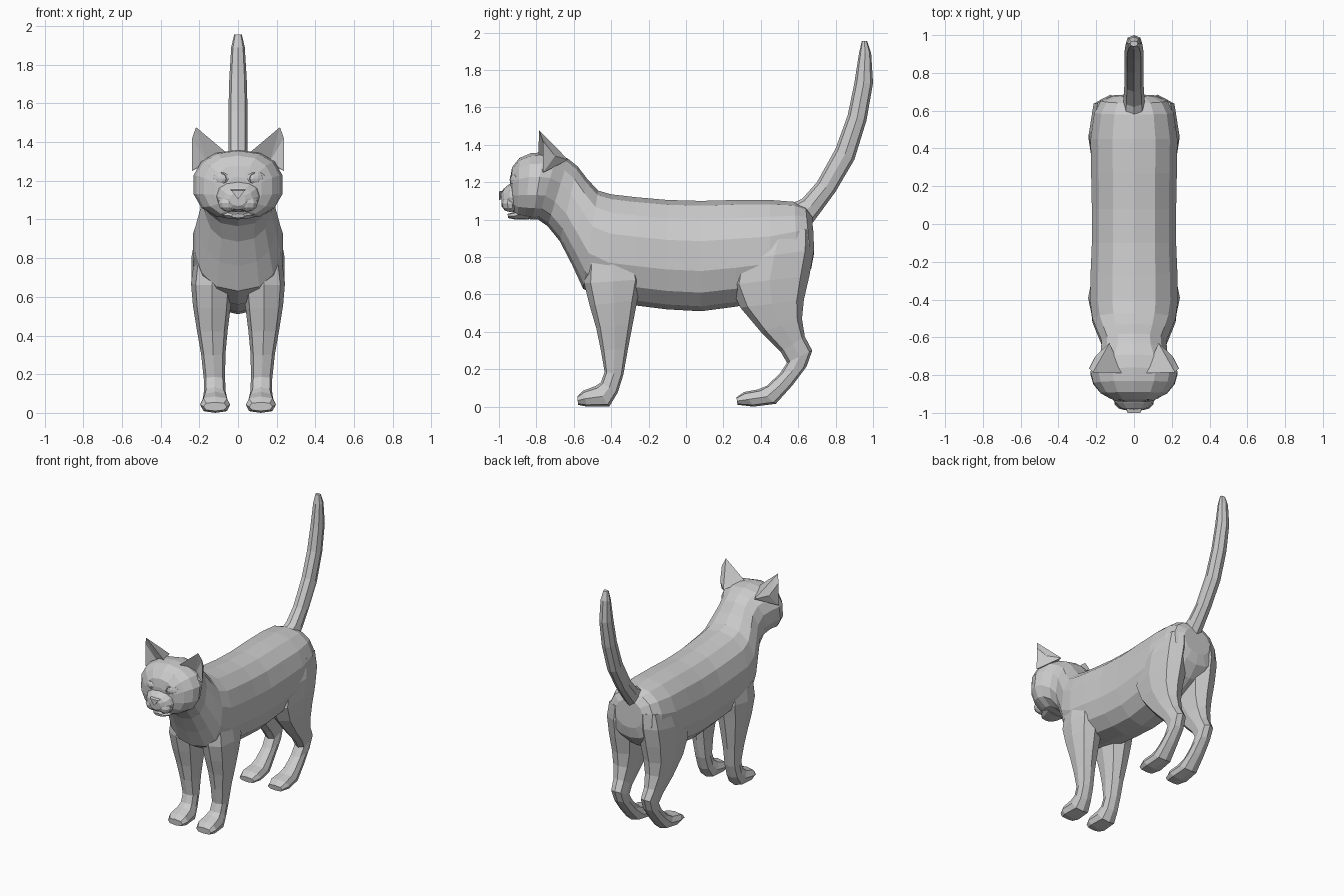
import bpy, bmesh, math
from mathutils import Vector, Matrix

fur = bpy.data.materials.new("light_grey")
fur.diffuse_color = (0.6, 0.6, 0.6, 1)


def finish(name, bm):
    bmesh.ops.recalc_face_normals(bm, faces=bm.faces)
    me = bpy.data.meshes.new(name)
    bm.to_mesh(me)
    bm.free()
    me.materials.append(fur)
    ob = bpy.data.objects.new(name, me)
    bpy.context.collection.objects.link(ob)
    return ob


def loft(name, rings, n=12, power=2.3, side=1):
    """Rings are (y1, z1, y2, z2, half_width, centre_x): two opposite points on the side outline."""
    bm = bmesh.new()
    loops = []
    for y1, z1, y2, z2, w, cx in rings:
        a, b = Vector((0, y1, z1)), Vector((0, y2, z2))
        mid, half = (a + b) / 2, (a - b) / 2
        loop = []
        for i in range(n):
            t = 2 * math.pi * i / n
            c, s = math.cos(t), math.sin(t)
            u = math.copysign(abs(c) ** (2 / power), c) if abs(c) > 1e-6 else 0
            v = math.copysign(abs(s) ** (2 / power), s) if abs(s) > 1e-6 else 0
            p = mid + half * u
            loop.append(bm.verts.new((side * (cx + w * v), p.y, p.z)))
        loops.append(loop)
    for p, q in zip(loops, loops[1:]):
        for i in range(n):
            j = (i + 1) % n
            bm.faces.new((p[i], p[j], q[j], q[i]))
    bm.faces.new(loops[0])
    bm.faces.new(loops[-1])
    return finish(name, bm)


def ball(name, loc, size, turn=0, segs=10, rings=6):
    bm = bmesh.new()
    bmesh.ops.create_uvsphere(bm, u_segments=segs, v_segments=rings, radius=1)
    m = Matrix.Translation(loc) @ Matrix.Rotation(turn, 4, 'Z') @ Matrix.Diagonal((*size, 1))
    bmesh.ops.transform(bm, matrix=m, verts=bm.verts)
    return finish(name, bm)


# Trunk, neck and skull in one skin
loft("body", [
    (0.675, 1.02, 0.685, 0.82, 0.11, 0), (0.64, 1.07, 0.67, 0.74, 0.18, 0),
    (0.58, 1.095, 0.60, 0.66, 0.215, 0), (0.45, 1.105, 0.45, 0.57, 0.235, 0),
    (0.27, 1.105, 0.27, 0.535, 0.232, 0), (0.08, 1.10, 0.08, 0.51, 0.228, 0),
    (-0.10, 1.105, -0.10, 0.52, 0.228, 0), (-0.27, 1.12, -0.26, 0.54, 0.235, 0),
    (-0.40, 1.135, -0.42, 0.56, 0.238, 0), (-0.47, 1.155, -0.55, 0.63, 0.225, 0),
    (-0.53, 1.22, -0.61, 0.76, 0.20, 0), (-0.58, 1.285, -0.675, 0.885, 0.175, 0),
    (-0.63, 1.325, -0.74, 0.965, 0.18, 0), (-0.69, 1.35, -0.79, 1.0, 0.215, 0),
    (-0.76, 1.36, -0.82, 1.0, 0.235, 0), (-0.83, 1.355, -0.86, 1.005, 0.22, 0),
    (-0.89, 1.33, -0.90, 1.015, 0.18, 0), (-0.93, 1.28, -0.92, 1.04, 0.125, 0),
    (-0.94, 1.22, -0.935, 1.08, 0.06, 0)], n=14)

# Tail sweeping up
loft("tail", [
    (0.56, 1.085, 0.66, 0.96, 0.06, 0), (0.62, 1.11, 0.72, 1.04, 0.055, 0),
    (0.70, 1.20, 0.80, 1.15, 0.05, 0), (0.80, 1.38, 0.90, 1.32, 0.05, 0),
    (0.865, 1.56, 0.965, 1.53, 0.05, 0), (0.90, 1.73, 1.0, 1.73, 0.045, 0),
    (0.925, 1.89, 0.99, 1.89, 0.035, 0), (0.94, 1.955, 0.968, 1.955, 0.02, 0)], n=8)

# Muzzle, jaw and nose
loft("muzzle", [
    (-0.90, 1.215, -0.88, 1.03, 0.125, 0), (-0.945, 1.19, -0.94, 1.045, 0.105, 0),
    (-0.975, 1.165, -0.97, 1.05, 0.075, 0), (-0.99, 1.14, -0.985, 1.07, 0.04, 0)], n=12)
loft("lower_jaw", [
    (-0.84, 1.06, -0.84, 1.0, 0.10, 0), (-0.92, 1.04, -0.91, 1.0, 0.07, 0),
    (-0.955, 1.03, -0.95, 1.008, 0.035, 0)], n=8)
bm = bmesh.new()
tri = [(-0.035, 1.15), (0.035, 1.15), (0, 1.105)]
front = [bm.verts.new((x, -1.0, z)) for x, z in tri]
back = [bm.verts.new((x * 1.3, -0.95, z + 0.012)) for x, z in tri]
bm.faces.new(front)
for i in range(3):
    bm.faces.new((front[i], front[(i + 1) % 3], back[(i + 1) % 3], back[i]))
bm.faces.new(back)
finish("nose", bm)

for s, label in ((1, "left"), (-1, "right")):
    # Cupped ear
    bm = bmesh.new()
    inner, outer, rear, tip, cup, bulge = [bm.verts.new((s * x, y, z)) for x, y, z in (
        (0.06, -0.79, 1.345), (0.238, -0.765, 1.25), (0.13, -0.63, 1.32),
        (0.217, -0.785, 1.477), (0.165, -0.735, 1.30), (0.205, -0.70, 1.34))]
    side_edge = bm.verts.new((s * 0.237, -0.765, 1.42))
    for f in ((inner, cup, tip), (cup, side_edge, tip), (cup, outer, side_edge),
              (inner, tip, rear), (rear, tip, bulge), (tip, side_edge, bulge),
              (side_edge, outer, bulge), (rear, bulge, outer), (inner, rear, outer),
              (inner, outer, cup)):
        bm.faces.new(f)
    finish(label + "_ear", bm)

    # Eye with raised lid rim, whisker pad
    turn = s * 0.4
    ball(label + "_eye", (s * 0.097, -0.918, 1.212), (0.042, 0.018, 0.03), turn)
    bpy.ops.mesh.primitive_torus_add(major_segments=12, minor_segments=4,
                                     major_radius=1, minor_radius=0.16)
    rim = bpy.context.object
    rim.name = label + "_eyelid"
    rim.data.transform(Matrix.Translation((s * 0.097, -0.918, 1.212))
                       @ Matrix.Rotation(turn, 4, 'Z') @ Matrix.Diagonal((0.045, 0.05, 0.033, 1))
                       @ Matrix.Rotation(math.pi / 2, 4, 'X'))
    rim.data.materials.append(fur)
    ball(label + "_whisker_pad", (s * 0.05, -0.94, 1.085), (0.055, 0.045, 0.045))

    # Front leg running into the paw
    loft(label + "_front_leg", [
        (-0.53, 0.84, -0.27, 0.84, 0.09, 0.13), (-0.545, 0.66, -0.235, 0.68, 0.108, 0.135),
        (-0.515, 0.54, -0.26, 0.57, 0.098, 0.135), (-0.48, 0.42, -0.285, 0.44, 0.08, 0.133),
        (-0.455, 0.30, -0.31, 0.31, 0.063, 0.128), (-0.435, 0.185, -0.335, 0.17, 0.055, 0.122),
        (-0.455, 0.13, -0.365, 0.075, 0.057, 0.12), (-0.485, 0.11, -0.41, 0.0, 0.068, 0.118),
        (-0.55, 0.085, -0.53, 0.0, 0.078, 0.118), (-0.58, 0.055, -0.578, 0.01, 0.06, 0.118)],
        n=8, power=2.7, side=s)

    # Hind leg with thigh, hock and paw
    loft(label + "_hind_leg", [
        (0.33, 0.93, 0.68, 0.95, 0.10, 0.115), (0.26, 0.78, 0.685, 0.84, 0.115, 0.125),
        (0.235, 0.65, 0.66, 0.70, 0.11, 0.13), (0.29, 0.53, 0.63, 0.57, 0.095, 0.132),
        (0.40, 0.40, 0.62, 0.47, 0.075, 0.132), (0.505, 0.295, 0.635, 0.375, 0.056, 0.128),
        (0.54, 0.235, 0.675, 0.30, 0.05, 0.123), (0.50, 0.175, 0.645, 0.215, 0.05, 0.12),
        (0.43, 0.11, 0.57, 0.115, 0.056, 0.12), (0.385, 0.092, 0.48, 0.015, 0.066, 0.118),
        (0.31, 0.078, 0.36, 0.0, 0.076, 0.118), (0.27, 0.05, 0.275, 0.01, 0.06, 0.118)],
        n=8, power=2.7, side=s)
